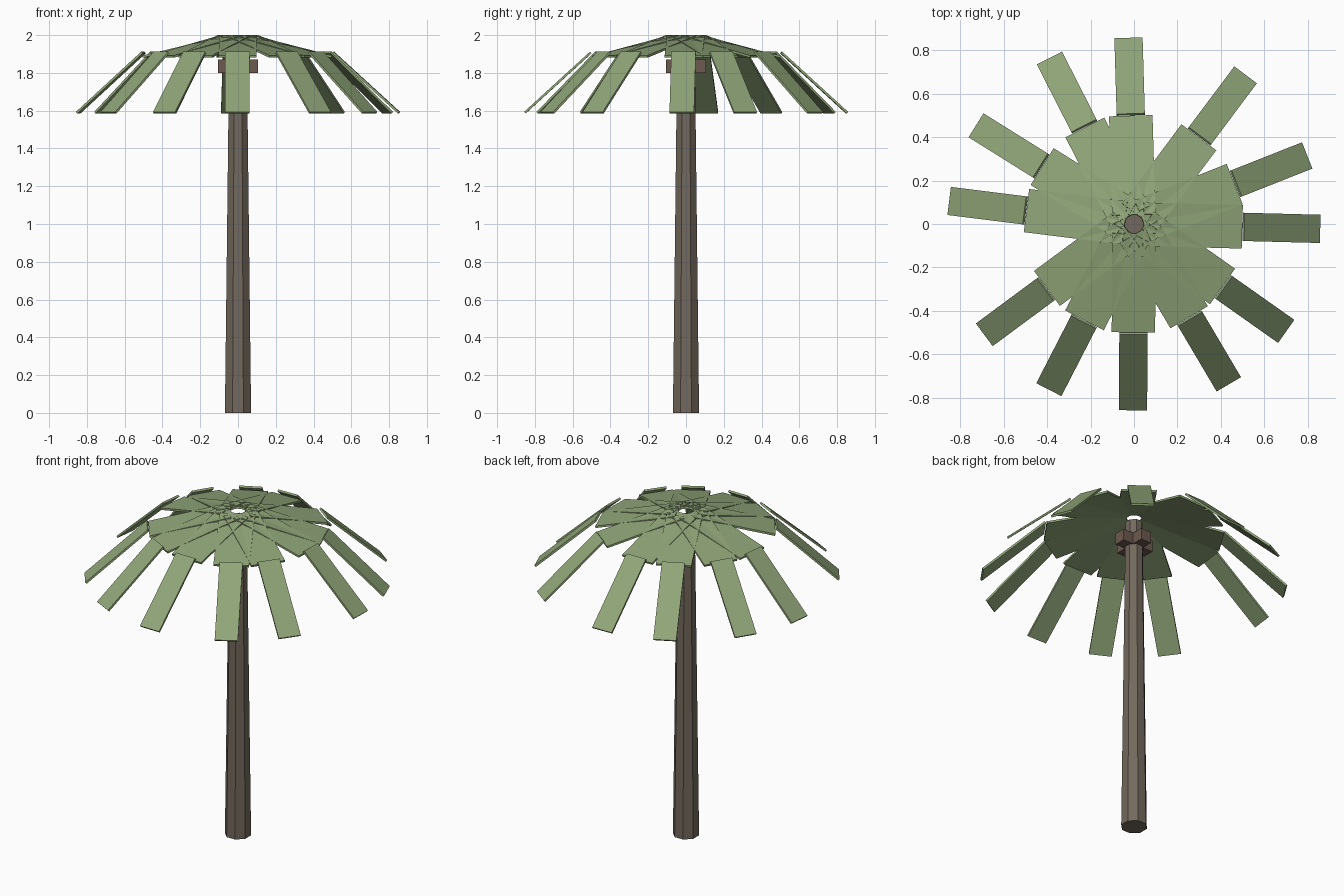
import bpy, math
from mathutils import Vector, Matrix

if "Cube" in bpy.data.objects:
    bpy.data.objects.remove(bpy.data.objects["Cube"])


def material(name, color):
    m = bpy.data.materials.new(name)
    m.diffuse_color = (*color, 1)
    m.use_nodes = True
    m.node_tree.nodes["Principled BSDF"].inputs["Base Color"].default_value = m.diffuse_color
    return m


LEAF = material("leaf_green", (0.28, 0.38, 0.19))
BARK = material("bark_brown", (0.17, 0.14, 0.11))
NUT = material("nut_brown", (0.15, 0.10, 0.08))


def box(name, size, matrix, mat):
    bpy.ops.mesh.primitive_cube_add(size=1)
    ob = bpy.context.object
    ob.name = name
    ob.data.transform(matrix @ Matrix.Diagonal((*size, 1)))
    ob.data.materials.append(mat)
    return ob


def frond_plate(name, angle, start, end, width, thick):
    """Thin box running from start to end, both given as (radius, height)."""
    a, b = Vector((start[0], 0, start[1])), Vector((end[0], 0, end[1]))
    d = b - a
    pitch = math.atan2(-d.z, d.x)
    m = (Matrix.Rotation(math.radians(angle), 4, 'Z')
         @ Matrix.Translation((a + b) / 2)
         @ Matrix.Rotation(pitch, 4, 'Y'))
    return box(name, (d.length, width, thick), m, LEAF)


# Tapered eight-sided trunk
TRUNK_H = 1.96
bpy.ops.mesh.primitive_cone_add(vertices=8, radius1=0.075, radius2=0.05,
                                depth=TRUNK_H, location=(0, 0, TRUNK_H / 2))
trunk = bpy.context.object
trunk.name = "trunk"
trunk.data.transform(Matrix.Rotation(math.radians(22.5), 4, 'Z'))
trunk.data.materials.append(BARK)

# Four block coconuts around the trunk
for i in range(4):
    a = i * math.pi / 2
    pos = Matrix.Translation((0.07 * math.cos(a), 0.07 * math.sin(a), 1.835))
    box(f"coconut_{i + 1}", (0.07, 0.07, 0.07), pos, NUT)

# Twelve unevenly spaced fronds: wide inner plate and drooping narrow tip
ANGLES = [-1.5, 21.6, 53.2, 91.7, 117, 148, 172.9, 216.5, 242.8, 269.7, 300.6, 324.8]
for i, ang in enumerate(ANGLES, 1):
    frond_plate(f"frond_inner_{i}", ang, (0.042, 1.994), (0.497, 1.886), 0.20, 0.012)
    frond_plate(f"frond_tip_{i}", ang, (0.504, 1.908), (0.853, 1.589), 0.13, 0.012)
